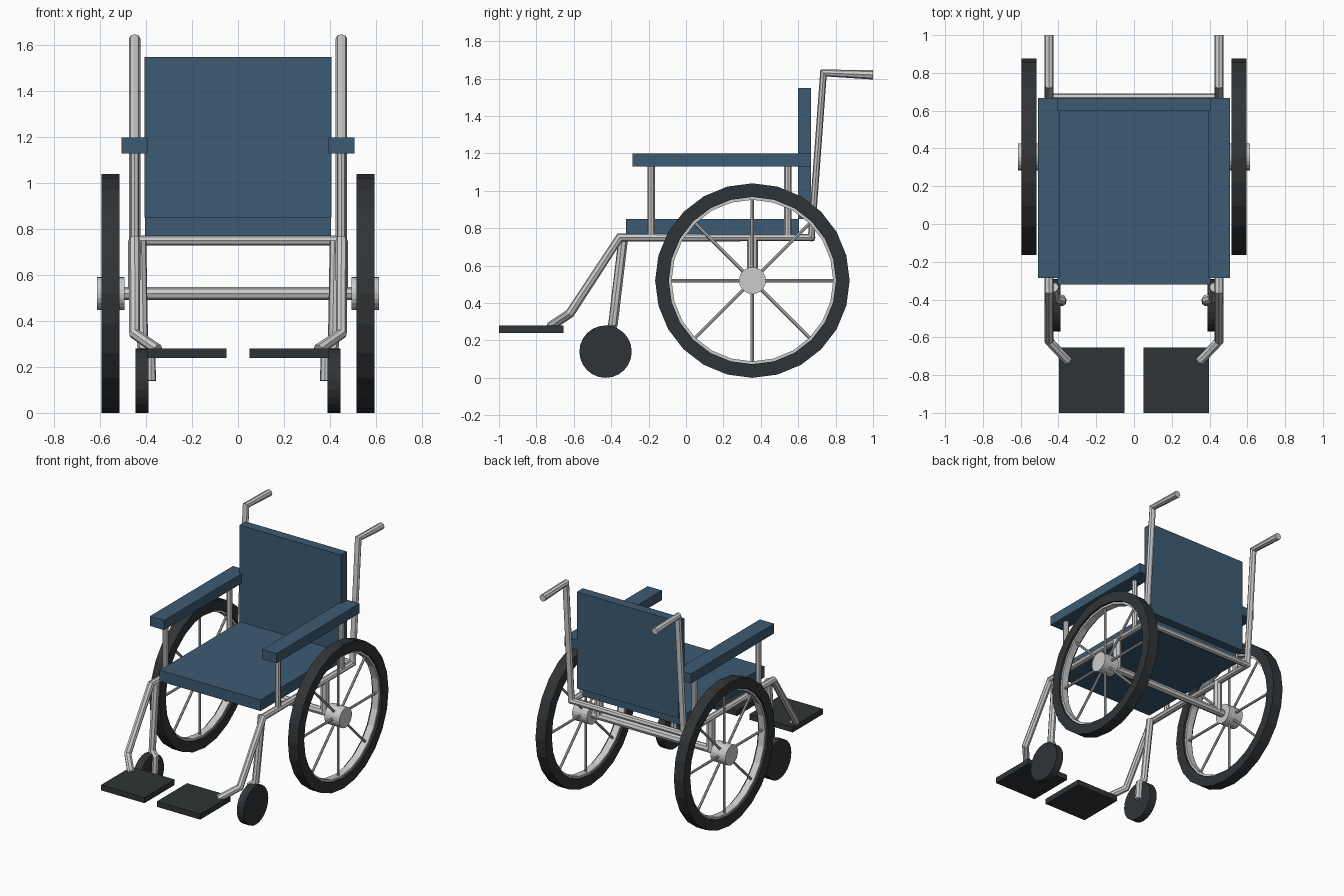
import bpy, bmesh, math
from mathutils import Matrix, Vector

if "Cube" in bpy.data.objects:
    bpy.data.objects.remove(bpy.data.objects["Cube"])


def material(name, color):
    m = bpy.data.materials.new(name)
    m.diffuse_color = color
    m.use_nodes = True
    m.node_tree.nodes["Principled BSDF"].inputs["Base Color"].default_value = m.diffuse_color
    return m


BLUE = material("blue_upholstery", (0.045, 0.105, 0.17, 1))
BLACK = material("black_rubber", (0.03, 0.034, 0.037, 1))


def finish(name, bm, mat=None):
    bmesh.ops.recalc_face_normals(bm, faces=bm.faces)
    me = bpy.data.meshes.new(name)
    bm.to_mesh(me)
    bm.free()
    ob = bpy.data.objects.new(name, me)
    bpy.context.collection.objects.link(ob)
    if mat:
        me.materials.append(mat)
    return ob


def box(name, lo, hi, mat=None):
    lo, hi = Vector(lo), Vector(hi)
    bm = bmesh.new()
    m = Matrix.Translation((lo + hi) / 2) @ Matrix.Diagonal((*(hi - lo), 1))
    bmesh.ops.create_cube(bm, size=1, matrix=m)
    return finish(name, bm, mat)


def disc(name, center, radius, width, sides, mat=None):
    """Cylinder lying along x."""
    bm = bmesh.new()
    m = Matrix.Translation(center) @ Matrix.Rotation(math.pi / 2, 4, 'Y')
    bmesh.ops.create_cone(bm, cap_ends=True, segments=sides, radius1=radius,
                          radius2=radius, depth=width, matrix=m)
    return finish(name, bm, mat)


def ring(name, center, r_in, r_out, width, sides, mat=None):
    """Rectangular section swept around the x axis."""
    bm = bmesh.new()
    c, h = Vector(center), width / 2
    profile = [(-h, r_in), (h, r_in), (h, r_out), (-h, r_out)]
    loops = []
    for i in range(sides):
        a = 2 * math.pi * i / sides
        loops.append([bm.verts.new(c + Vector((x, r * math.cos(a), r * math.sin(a))))
                      for x, r in profile])
    for i in range(sides):
        p, q = loops[i], loops[(i + 1) % sides]
        for k in range(4):
            n = (k + 1) % 4
            bm.faces.new((p[k], p[n], q[n], q[k]))
    return finish(name, bm, mat)


def tube(name, points, radius):
    """Faceted metal tube along a polyline."""
    cu = bpy.data.curves.new(name, 'CURVE')
    cu.dimensions = '3D'
    cu.bevel_depth = radius
    cu.bevel_resolution = 2
    cu.use_fill_caps = True
    sp = cu.splines.new('POLY')
    sp.points.add(len(points) - 1)
    for p, co in zip(sp.points, points):
        p.co = (*co, 1)
    sp.use_smooth = False
    ob = bpy.data.objects.new(name, cu)
    bpy.context.collection.objects.link(ob)
    return ob


def side_box(name, s, x0, x1, y0, y1, z0, z1, mat):
    box(name, (min(s * x0, s * x1), y0, z0), (max(s * x0, s * x1), y1, z1), mat)


# Upholstery
box("seat", (-0.405, -0.32, 0.77), (0.405, 0.605, 0.85), BLUE)
box("backrest", (-0.408, 0.60, 0.85), (0.408, 0.668, 1.55), BLUE)

# Cross members
tube("rear_crossbar", [(-0.45, 0.67, 0.75), (0.45, 0.67, 0.75)], 0.022)
tube("axle", [(-0.55, 0.355, 0.52), (0.55, 0.355, 0.52)], 0.028)

for side, s in (("left", -1), ("right", 1)):
    # Push handle, upright, seat rail and footrest hanger in one bent tube
    path = [(1.0, 1.62), (0.735, 1.63), (0.67, 0.75), (-0.355, 0.75), (-0.62, 0.345)]
    tube(f"{side}_frame", [(s * 0.45, y, z) for y, z in path]
         + [(s * 0.35, -0.725, 0.275)], 0.025)
    side_box(f"{side}_footplate", s, 0.05, 0.397, -1.0, -0.655, 0.24, 0.28, BLACK)

    # Armrest and its posts
    side_box(f"{side}_armrest", s, 0.393, 0.508, -0.285, 0.668, 1.13, 1.2, BLUE)
    for y, part in ((-0.187, "front"), (0.545, "rear")):
        tube(f"{side}_{part}_armrest_post",
             [(s * 0.45, y, 0.75), (s * 0.45, y, 1.15)], 0.02)

    # Caster and fork
    tube(f"{side}_caster_fork", [(s * 0.425, -0.335, 0.75), (s * 0.415, -0.39, 0.29),
                                 (s * 0.383, -0.40, 0.26), (s * 0.383, -0.41, 0.14)], 0.026)
    disc(f"{side}_caster", (s * 0.418, -0.43, 0.14), 0.14, 0.056, 24, BLACK)

    # Drive wheel
    c = Vector((s * 0.555, 0.355, 0.52))
    tube(f"{side}_axle_bracket", [(s * 0.45, 0.355, 0.75), (s * 0.45, 0.355, 0.515)], 0.03)
    ring(f"{side}_tire", c, 0.447, 0.52, 0.08, 24, BLACK)
    ring(f"{side}_rim", c, 0.432, 0.452, 0.05, 24)
    disc(f"{side}_hub", c, 0.072, 0.12, 20)
    for i in range(8):
        a = i * math.pi / 4
        d = Vector((0, math.cos(a), math.sin(a)))
        tube(f"{side}_spoke_{i + 1}", [c + d * 0.05, c + d * 0.44], 0.009)
